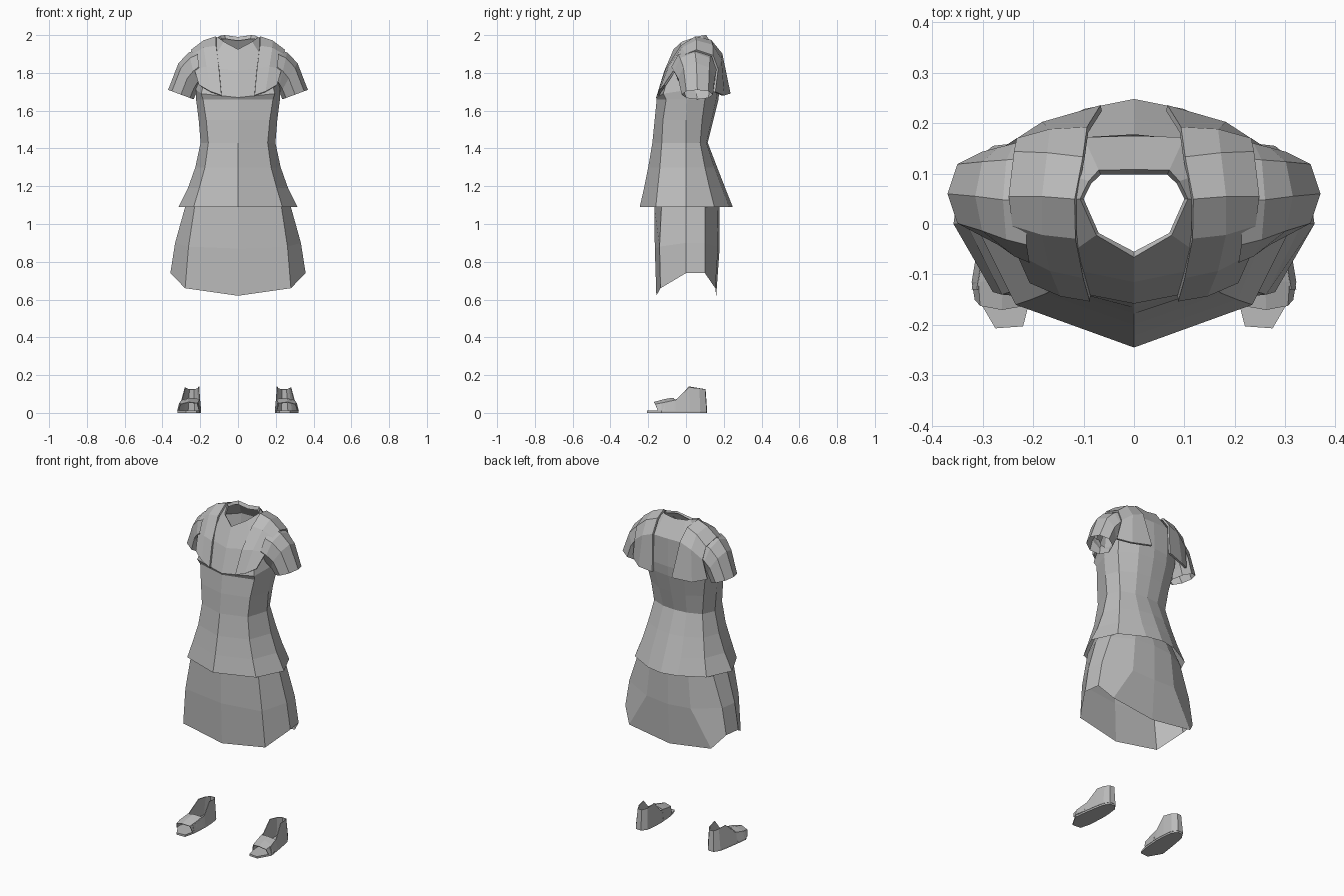
import bpy, bmesh, math

grey = bpy.data.materials.new("cloth_grey")
grey.diffuse_color = (0.5, 0.5, 0.5, 1)


def make(name, verts, faces, thick=0.0):
    """Flat-shaded object from points and faces, optionally thickened."""
    bm = bmesh.new()
    vs = [bm.verts.new(v) for v in verts]
    for f in faces:
        bm.faces.new([vs[i] for i in f])
    bmesh.ops.recalc_face_normals(bm, faces=bm.faces)
    me = bpy.data.meshes.new(name)
    bm.to_mesh(me)
    bm.free()
    me.materials.append(grey)
    ob = bpy.data.objects.new(name, me)
    bpy.context.collection.objects.link(ob)
    if thick:
        m = ob.modifiers.new("thickness", 'SOLIDIFY')
        m.thickness = thick
        m.offset = 0
    return ob


def loft(name, rows, closed=True, side=1, thick=0.0, cap=False):
    """Skin a list of equally long point rows."""
    n = len(rows[0])
    verts = [(x * side, y, z) for r in rows for x, y, z in r]
    faces = []
    for j in range(len(rows) - 1):
        for i in range(n if closed else n - 1):
            k = (i + 1) % n
            faces.append((j * n + i, j * n + k, (j + 1) * n + k, (j + 1) * n + i))
    if cap:
        faces.append(tuple(range(n)))
    return make(name, verts, faces, thick)


def full(half):
    """Complete a half ring running from front centre to back centre."""
    return half + [(-x, y, z) for x, y, z in half[-2:0:-1]]


def level(z, pts):
    return [(x, y, z) for x, y in pts]


# Tunic body: hem to chest in level rings, then shoulders and neckline
tunic = [
    level(1.09, [(0, -.245), (.235, -.16), (.315, .0), (.245, .15), (.1, .228), (0, .248)]),
    level(1.19, [(0, -.222), (.205, -.15), (.265, .0), (.215, .125), (.1, .19), (0, .208)]),
    level(1.30, [(0, -.2), (.175, -.138), (.226, .0), (.19, .1), (.09, .15), (0, .165)]),
    level(1.43, [(0, -.178), (.157, -.128), (.198, .0), (.165, .075), (.08, .108), (0, .115)]),
    level(1.55, [(0, -.166), (.168, -.122), (.208, .0), (.18, .085), (.09, .135), (0, .145)]),
    level(1.66, [(0, -.155), (.185, -.105), (.222, .005), (.2, .1), (.1, .16), (0, .172)]),
    [(0, -.158, 1.67), (.195, -.12, 1.69), (.222, .01, 1.71), (.205, .11, 1.71),
     (.1, .168, 1.72), (0, .178, 1.72)],
    [(0, -.115, 1.81), (.16, -.082, 1.83), (.22, .03, 1.87), (.205, .125, 1.87),
     (.1, .172, 1.89), (0, .175, 1.89)],
    [(0, -.066, 1.925), (.075, -.022, 1.965), (.107, .05, 1.99), (.09, .085, 1.998),
     (.07, .107, 2.0), (0, .108, 1.99)],
    [(0, -.055, 1.915), (.07, -.018, 1.955), (.1, .05, 1.975), (.085, .08, 1.98),
     (.066, .098, 1.98), (0, .098, 1.97)],
]
loft("tunic", [full(r) for r in tunic])

# Skirt with a hem dipping at front and back
skirt = [
    level(1.2, [(0, -.155), (.19, -.115), (.225, .0), (.2, .09), (.1, .14), (0, .15)]),
    level(1.09, [(0, -.168), (.23, -.13), (.28, .0), (.255, .1), (.13, .165), (0, .178)]),
    [(0, -.165, .87), (.262, -.14, .88), (.333, .0, .9), (.318, .1, .9),
     (.15, .17, .88), (0, .178, .87)],
    [(0, -.157, .62), (.28, -.135, .66), (.358, .0, .74), (.345, .1, .74),
     (.28, .155, .66), (0, .16, .62)],
]
loft("skirt", [full(r) for r in skirt])

# Shoulder panel rows, each from inner edge to outer edge, front to back
panel = [
    [(.087, -.148, 1.68), (.145, -.138, 1.70), (.205, -.112, 1.735)],
    [(.1, -.102, 1.82), (.165, -.088, 1.83), (.23, -.055, 1.82)],
    [(.115, -.025, 1.94), (.18, -.018, 1.93), (.238, .0, 1.895)],
    [(.116, .05, 1.988), (.18, .055, 1.967), (.245, .055, 1.918)],
    [(.1, .13, 1.97), (.17, .138, 1.945), (.235, .14, 1.89)],
    [(.092, .187, 1.90), (.165, .183, 1.87), (.23, .165, 1.82)],
    [(.065, .23, 1.69), (.18, .197, 1.68), (.252, .15, 1.70)],
]

# Sleeve sections: top (x, z), bottom (x, z), y centre, y half width
sleeve = [
    ((.215, 1.925), (.2, 1.74), .045, .122),
    ((.26, 1.908), (.215, 1.71), .048, .112),
    ((.315, 1.852), (.222, 1.69), .055, .097),
    ((.37, 1.71), (.235, 1.66), .06, .083),
]


def section(top, bottom, yc, w, n=8):
    pts = []
    for i in range(n):
        a = 2 * math.pi * i / n
        t = (1 + math.cos(a)) / 2
        pts.append((bottom[0] + (top[0] - bottom[0]) * t, yc + w * math.sin(a),
                    bottom[1] + (top[1] - bottom[1]) * t))
    return pts


# Shoe sole outline, heel to toe and back
sole = [(.23, .11), (.265, .108), (.287, .075), (.298, .02), (.31, -.055), (.32, -.13),
        (.275, -.207), (.22, -.203), (.204, -.14), (.197, -.04), (.199, .02), (.207, .08)]
# Shoe upper wall, from outer toe round the heel to inner toe: base point and rim
wall_base = [sole[i] for i in (5, 4, 3, 2, 1, 0, 11, 10, 9, 8)]
wall_rim = [(.31, -.13, .05), (.298, -.055, .068), (.28, .015, .135), (.272, .07, .13),
            (.258, .1, .125), (.232, .102, .125), (.213, .075, .13), (.207, .015, .14),
            (.203, -.04, .075), (.212, -.14, .05)]
# Strap over the toes
strap = [
    [(.314, -.15, .012), (.304, -.162, .045), (.262, -.17, .056), (.217, -.162, .05), (.206, -.15, .012)],
    [(.32, -.115, .012), (.307, -.115, .054), (.26, -.11, .072), (.21, -.112, .06), (.203, -.11, .012)],
    [(.311, -.06, .012), (.299, -.06, .066), (.255, -.07, .078), (.205, -.06, .072), (.198, -.06, .012)],
]

for side, label in ((1, "right"), (-1, "left")):
    loft("shoulder_panel_" + label, panel, False, side, 0.012)
    loft("sleeve_" + label, [section(*s) for s in sleeve], True, side)
    bottom, top = level(0, sole), level(.012, sole)
    ob = loft("shoe_sole_" + label, [bottom, top], True, side, cap=True)
    make("shoe_insole_" + label, [(x * side, y, z) for x, y, z in top], [range(len(top))])
    loft("shoe_upper_" + label, [level(.01, wall_base), wall_rim], False, side, 0.004)
    loft("toe_strap_" + label, strap, False, side, 0.004)
